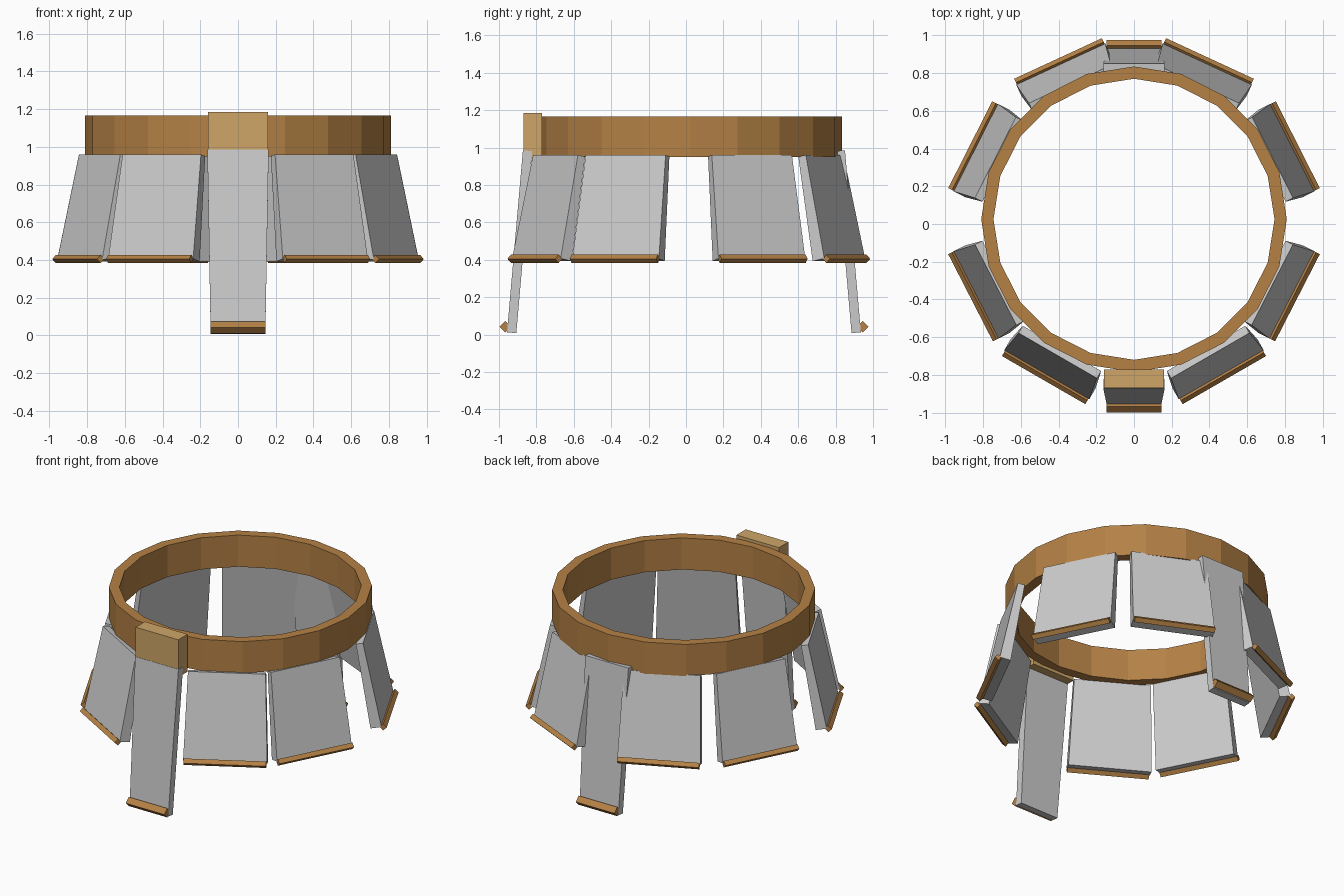
import bpy
from math import cos, sin, pi
from mathutils import Vector

if "Cube" in bpy.data.objects:
    bpy.data.objects.remove(bpy.data.objects["Cube"])


def material(name, rgb):
    m = bpy.data.materials.new(name)
    m.diffuse_color = (*rgb, 1)
    m.use_nodes = True
    m.node_tree.nodes["Principled BSDF"].inputs["Base Color"].default_value = m.diffuse_color
    return m


LEATHER = material("brown_leather", (0.46, 0.22, 0.06))
BRASS = material("pale_brass", (0.62, 0.38, 0.14))


def add_mesh(name, verts, faces, mat=None):
    me = bpy.data.meshes.new(name)
    me.from_pydata([tuple(v) for v in verts], [], faces)
    me.update()
    ob = bpy.data.objects.new(name, me)
    bpy.context.collection.objects.link(ob)
    if mat:
        me.materials.append(mat)
    return ob


def loft(name, a, b, mat=None):
    """Closed prism between two matching outlines."""
    n = len(a)
    faces = [(i, (i + 1) % n, n + (i + 1) % n, n + i) for i in range(n)]
    faces += [tuple(range(n))[::-1], tuple(range(n, 2 * n))]
    return add_mesh(name, list(a) + list(b), faces, mat)


def plate(name, normal, top, bottom, widths, thick):
    """Tapered plate; top and bottom are the middles of the outer edges."""
    side = Vector((-normal.y, normal.x, 0))
    up = (top - bottom).normalized()
    inward = side.cross(up)
    if inward.dot(normal) > 0:
        inward = -inward

    def section(c, w, t):
        s = side * w / 2
        return [c - s, c + s, c + s + inward * t, c - s + inward * t]
    return loft(name, section(bottom, widths[1], thick[1]),
                section(top, widths[0], thick[0]))


def trim(name, normal, center, length, r):
    """Diamond-section bar along the bottom of a plate."""
    side = Vector((-normal.y, normal.x, 0)) * length / 2
    ring = [normal * r * cos(k * pi / 2) + Vector((0, 0, r * sin(k * pi / 2)))
            for k in range(4)]
    return loft(name, [center - side + p for p in ring],
                [center + side + p for p in ring], LEATHER)


# Belt: 20-sided band
N, CY = 20, 0.025
verts, faces = [], []
for i in range(N):
    a = 2 * pi * i / N
    for r, z in ((0.81, 0.95), (0.81, 1.165), (0.745, 1.165), (0.745, 0.95)):
        verts.append((r * cos(a), CY + r * sin(a), z))
    j = (i + 1) % N
    for k in range(4):
        m = (k + 1) % 4
        faces.append((4 * i + k, 4 * j + k, 4 * j + m, 4 * i + m))
add_mesh("belt", verts, faces, LEATHER)

# Buckle block on the front
loft("buckle",
     [(-0.16, -0.87, 0.93), (0.16, -0.87, 0.93), (0.16, -0.77, 0.93), (-0.16, -0.77, 0.93)],
     [(-0.16, -0.87, 1.185), (0.16, -0.87, 1.185), (0.16, -0.77, 1.185), (-0.16, -0.77, 1.185)],
     BRASS)

# Long front and back flaps
for name, sy, yt, yb, yc in (("front", -1, 0.872, 0.957, 0.967),
                             ("back", 1, 0.85, 0.935, 0.945)):
    n = Vector((0, sy, 0))
    plate(name + "_flap", n, Vector((0, sy * yt, 0.985)),
          Vector((0, sy * yb, 0.012)), (0.325, 0.29), (0.05, 0.05))
    trim(name + "_flap_trim", n, Vector((0, sy * yc, 0.042)), 0.29, 0.031)

# Short side flaps: outer trim line ends on the left, mirrored to the right
SIDES = {"back": ((-0.17, 0.985), (-0.635, 0.77)),
         "rear_side": ((-0.752, 0.65), (-0.985, 0.19)),
         "fore_side": ((-0.985, -0.16), (-0.748, -0.622)),
         "front": ((-0.70, -0.70), (-0.258, -0.955))}
for name, (p, q) in SIDES.items():
    for sx, label in ((1, "left"), (-1, "right")):
        a, b = Vector((sx * p[0], p[1], 0)), Vector((sx * q[0], q[1], 0))
        d, mid = b - a, (a + b) / 2
        n = Vector((d.y, -d.x, 0)).normalized()
        if n.dot(mid) < 0:
            n = -n
        plate(f"{name}_{label}_flap", n, mid - n * 0.15 + Vector((0, 0, 0.96)),
              mid - n * 0.032 + Vector((0, 0, 0.407)), (0.48, 0.52), (0.045, 0.07))
        trim(f"{name}_{label}_flap_trim", n,
             mid - n * 0.022 + Vector((0, 0, 0.405)), d.length, 0.022)

# Make all faces point outward
import bmesh
for ob in bpy.context.collection.objects:
    bm = bmesh.new()
    bm.from_mesh(ob.data)
    bmesh.ops.recalc_face_normals(bm, faces=bm.faces)
    bm.to_mesh(ob.data)
    bm.free()
